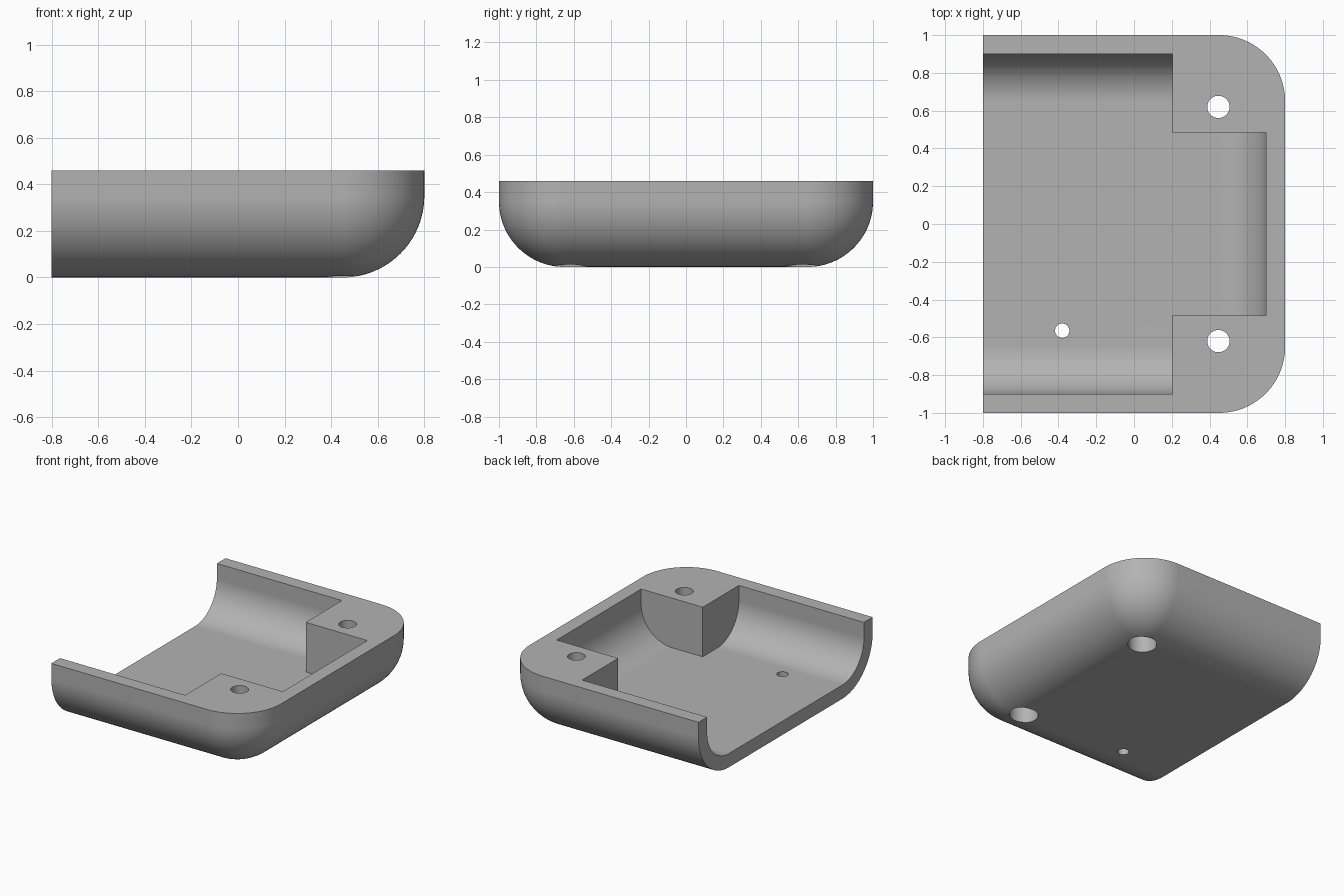
import bpy, bmesh
from math import sin, cos, pi

cube = bpy.data.objects.get("Cube")
if cube:
    bpy.data.objects.remove(cube, do_unlink=True)

X, Y, TOP = 0.8, 1.0, 0.46      # half sizes and rim height
RADIUS, WALL = 0.35, 0.1        # outer rounding and wall thickness
STEPS = 24

grey = bpy.data.materials.new("plain grey")
grey.use_nodes = True
grey.diffuse_color = (0.45, 0.45, 0.45, 1)
grey.node_tree.nodes["Principled BSDF"].inputs["Base Color"].default_value = (0.45, 0.45, 0.45, 1)


def finish(name, bm):
    bmesh.ops.recalc_face_normals(bm, faces=bm.faces)
    mesh = bpy.data.meshes.new(name)
    bm.to_mesh(mesh)
    bm.free()
    obj = bpy.data.objects.new(name, mesh)
    bpy.context.collection.objects.link(obj)
    mesh.materials.append(grey)
    return obj


def rounded_tub(name, open_x, radius, floor, top):
    """Solid open-ended tub shape: rounded corners and a rounded bottom edge."""
    cx, cy = X - RADIUS, Y - RADIUS
    levels = [(radius * sin(a), floor + radius * (1 - cos(a)))
              for a in (pi / 2 * i / STEPS for i in range(STEPS + 1))]
    levels.append((radius, top))
    bm = bmesh.new()
    rings = []
    for r, z in levels:
        arc = [(cx + r * sin(a), cy + r * cos(a))
               for a in (pi / 2 * i / STEPS for i in range(STEPS + 1))]
        plan = [(open_x, cy + r)] + arc
        plan += [(x, -y) for x, y in reversed(plan)]
        rings.append([bm.verts.new((x, y, z)) for x, y in plan])
    n = len(rings[0])
    for low, high in zip(rings, rings[1:]):
        for i in range(n - 1):
            bm.faces.new((low[i], low[i + 1], high[i + 1], high[i]))
    # caps and the flat open end
    bm.faces.new(rings[0])
    bm.faces.new(rings[-1])
    bm.faces.new([r[0] for r in rings] + [r[-1] for r in reversed(rings)])
    bmesh.ops.remove_doubles(bm, verts=bm.verts, dist=1e-5)
    return finish(name, bm)


def box(name, low, high):
    bm = bmesh.new()
    bmesh.ops.create_cube(bm, size=1)
    for v in bm.verts:
        v.co = [l if c < 0 else h for c, l, h in zip(v.co, low, high)]
    return finish(name, bm)


def drill(name, x, y, r, z0, z1):
    bm = bmesh.new()
    bmesh.ops.create_cone(bm, cap_ends=True, segments=48, radius1=r, radius2=r, depth=z1 - z0)
    bmesh.ops.translate(bm, verts=bm.verts, vec=(x, y, (z0 + z1) / 2))
    return finish(name, bm)


def subtract(target, cutter):
    mod = target.modifiers.new("cut", 'BOOLEAN')
    mod.operation, mod.solver, mod.object = 'DIFFERENCE', 'EXACT', cutter
    bpy.context.view_layer.objects.active = target
    bpy.ops.object.modifier_apply(modifier=mod.name)
    bpy.data.objects.remove(cutter, do_unlink=True)


# outer shell and the cavity, which leaves a solid block in each corner
shell = rounded_tub("tray_shell", -X, RADIUS, 0, TOP)
cavity = rounded_tub("cavity", -X - 0.2, RADIUS - WALL, WALL, TOP + 0.2)
for side in (1, -1):
    ys = sorted((side * 0.485, side * 1.2))
    subtract(cavity, box("corner_block", (0.205, ys[0], -0.2), (1.2, ys[1], 1)))
subtract(shell, cavity)

# screw holes with wide recesses below, and the small floor hole
for side in (1, -1):
    subtract(shell, drill("screw_hole", 0.447, side * 0.62, 0.059, -0.1, 0.6))
    subtract(shell, drill("screw_recess", 0.447, side * 0.62, 0.097, -0.1, 0.25))
subtract(shell, drill("floor_hole", -0.38, -0.565, 0.038, -0.1, 0.3))

# smooth curves with crisp edges
bpy.ops.object.select_all(action='DESELECT')
shell.select_set(True)
bpy.context.view_layer.objects.active = shell
bpy.ops.object.shade_smooth_by_angle(angle=pi / 6)
weighted = shell.modifiers.new("even_shading", 'WEIGHTED_NORMAL')
weighted.keep_sharp = True
